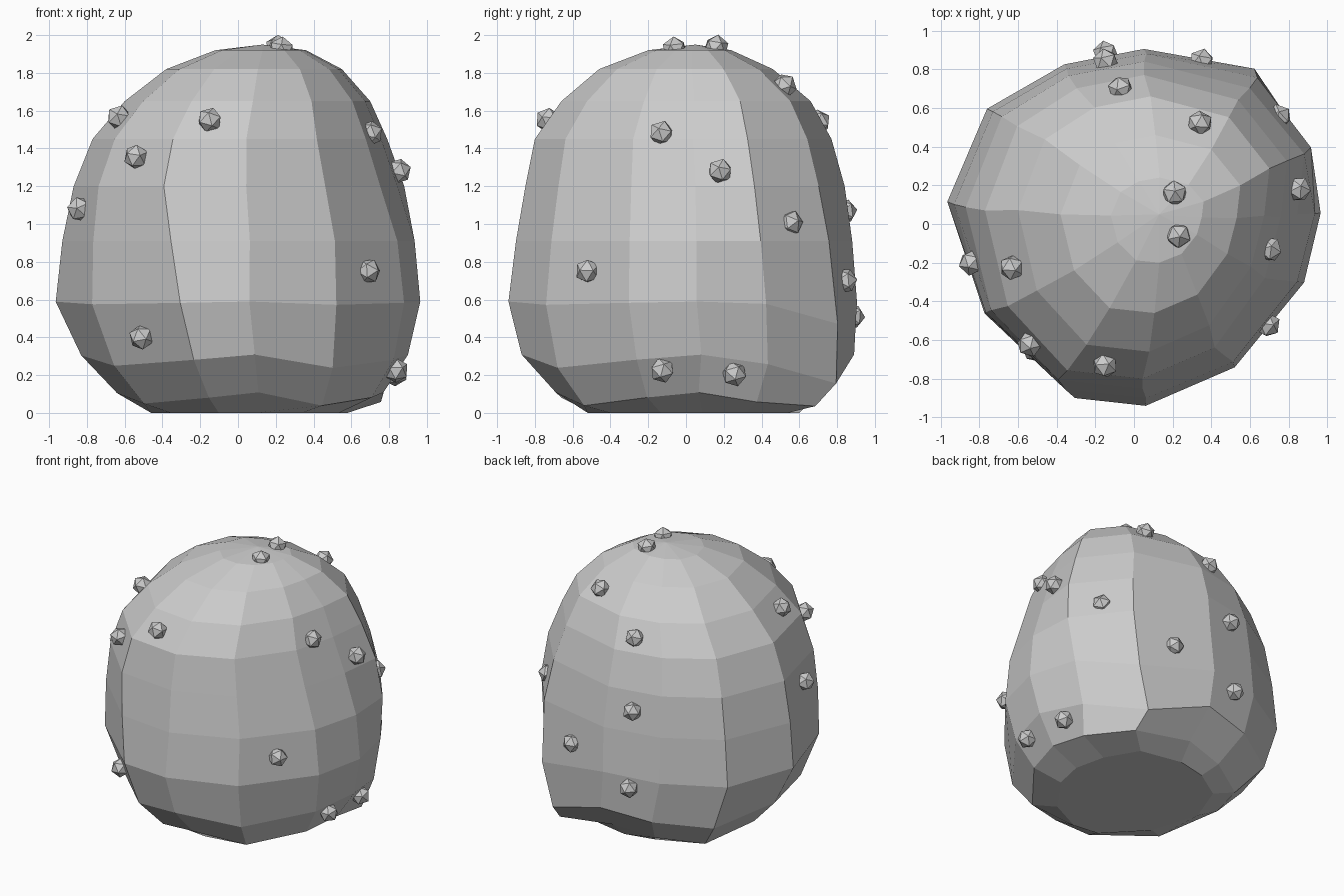
import bpy, bmesh, math
from mathutils import Vector
from mathutils.bvhtree import BVHTree

# twelve-sided plan outlines: low on the body and high on the body
LOW = [(0.965, 0.07), (0.87, 0.44), (0.62, 0.82), (0.05, 0.92), (-0.36, 0.84), (-0.76, 0.61),
       (-0.965, 0.13), (-0.77, -0.45), (-0.30, -0.89), (0.06, -0.93), (0.52, -0.73), (0.88, -0.29)]
HIGH = [(0.92, 0.06), (0.96, 0.40), (0.65, 0.77), (0.05, 0.92), (-0.38, 0.84), (-0.76, 0.61),
        (-0.965, 0.10), (-0.82, -0.48), (-0.44, -0.87), (0.04, -0.92), (0.50, -0.73), (0.82, -0.31)]

# rings: z, x min, x max, y min, y max, vertical ripple, sag of the back right corner
RINGS = [(0.00, -0.46, 0.58, -0.52, 0.60, 0.0, 0.0),
         (0.07, -0.64, 0.77, -0.69, 0.71, 0.04, 0.0),
         (0.27, -0.83, 0.90, -0.87, 0.89, 0.04, 0.08),
         (0.58, -0.965, 0.965, -0.94, 0.905, 0.01, 0.10),
         (0.91, -0.93, 0.935, -0.90, 0.88, 0.0, 0.0),
         (1.20, -0.87, 0.88, -0.85, 0.84, 0.0, 0.0),
         (1.45, -0.77, 0.79, -0.80, 0.77, 0.0, 0.0),
         (1.65, -0.60, 0.70, -0.66, 0.66, 0.0, 0.0),
         (1.82, -0.38, 0.55, -0.46, 0.46, 0.0, 0.0),
         (1.92, -0.12, 0.36, -0.20, 0.24, 0.0, 0.0)]

# lumpy body, lofted through the rings
bm = bmesh.new()
loops = []
for r, (z, x0, x1, y0, y1, ripple, sag) in enumerate(RINGS):
    t = min(1, max(0, (z - 0.55) / 0.65))
    plan = [Vector(a).lerp(Vector(b), t) for a, b in zip(LOW, HIGH)]
    xs, ys = [p.x for p in plan], [p.y for p in plan]
    loop = []
    for k, p in enumerate(plan):
        x = x0 + (x1 - x0) * (p.x - min(xs)) / (max(xs) - min(xs))
        y = y0 + (y1 - y0) * (p.y - min(ys)) / (max(ys) - min(ys))
        dz = ripple * math.cos(4 * math.atan2(p.y, p.x)) - (sag if k == 2 else 0)
        if r == 1 and k in (1, 2):      # fuller foot at the back right
            x, y = x * 1.08, y * 1.08
        if r == 2 and k == 2:
            x -= 0.05
        loop.append(bm.verts.new((x, y, z + dz)))
    loops.append(loop)
n = len(LOW)
for lo, hi in zip(loops, loops[1:]):
    for i in range(n):
        j = (i + 1) % n
        bm.faces.new((lo[i], lo[j], hi[j], hi[i]))
apex = bm.verts.new((0.13, 0.05, 1.95))
for i in range(n):
    bm.faces.new((loops[-1][i], loops[-1][(i + 1) % n], apex))
bm.faces.new(loops[0][::-1])
bmesh.ops.recalc_face_normals(bm, faces=bm.faces)
surface = BVHTree.FromBMesh(bm)
mesh = bpy.data.meshes.new("body")
bm.to_mesh(mesh)
bm.free()
bpy.context.collection.objects.link(bpy.data.objects.new("body", mesh))

# small faceted nubs scattered over the skin
NUBS = [(0.23, -0.06, 1.925), (0.21, 0.16, 1.935), (-0.15, -0.73, 1.55), (-0.55, -0.63, 1.36),
        (-0.84, -0.20, 1.08), (-0.65, -0.23, 1.58), (0.70, -0.13, 1.48), (0.85, 0.18, 1.28),
        (0.69, -0.52, 0.75), (-0.53, -0.67, 0.39), (0.86, -0.13, 0.21), (0.85, 0.26, 0.19),
        (0.34, 0.52, 1.73), (-0.07, 0.70, 1.54), (0.73, 0.54, 1.00), (0.35, 0.84, 0.70),
        (-0.15, 0.86, 1.07), (-0.15, 0.90, 0.51)]
for k, p in enumerate(NUBS):
    p = Vector(p)
    hit, normal, _, _ = surface.find_nearest(p)
    # keep each nub half sunk, close to the skin
    depth = (p - hit).dot(normal)
    p = hit + normal * max(-0.015, min(0.02, depth))
    bpy.ops.mesh.primitive_ico_sphere_add(subdivisions=1, radius=0.068, location=p,
                                          rotation=normal.to_track_quat('Z', 'Y').to_euler())
    bpy.context.object.name = f"nub_{k + 1}"
